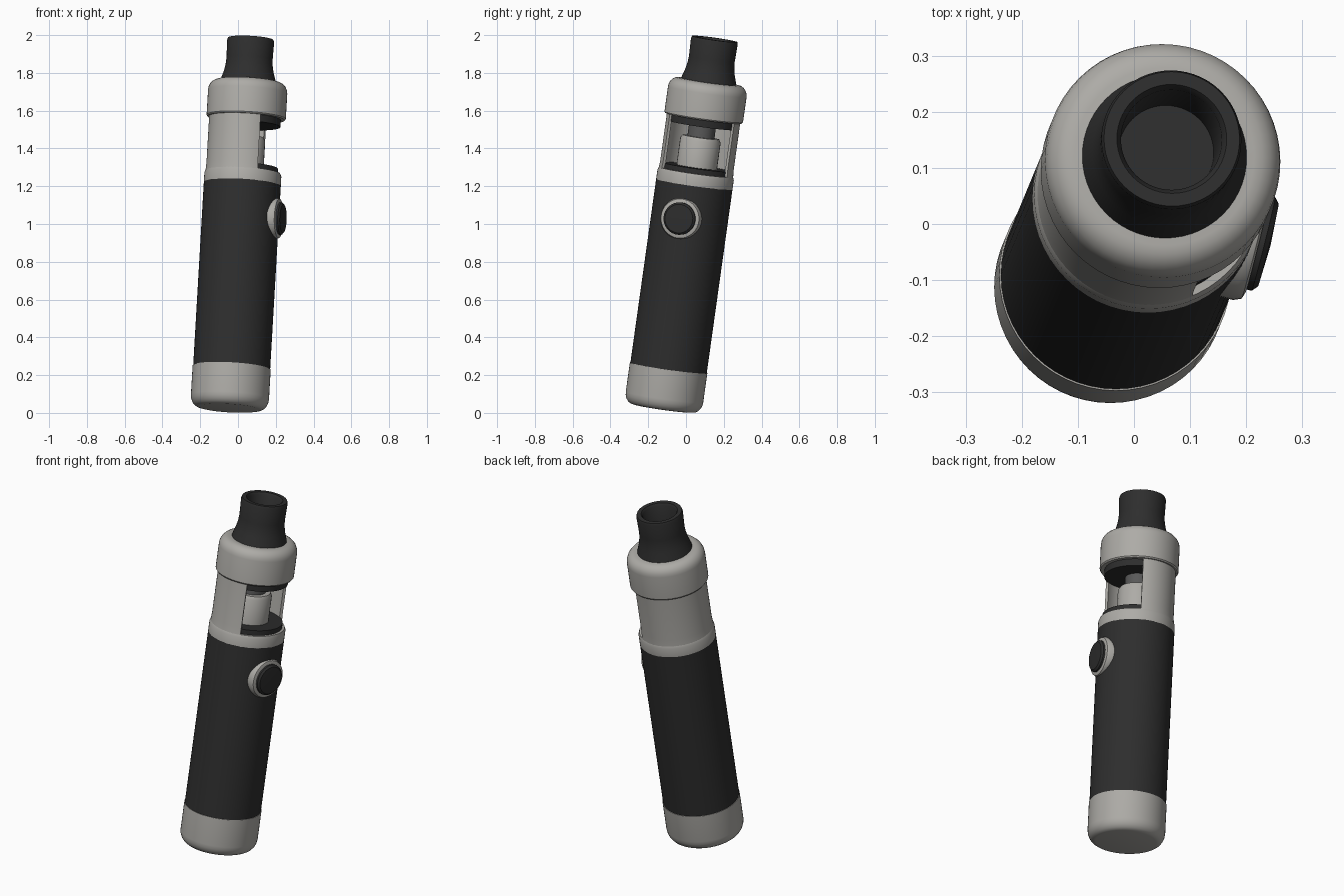
import bpy, bmesh, math
from mathutils import Vector, Matrix

if "Cube" in bpy.data.objects:
    bpy.data.objects.remove(bpy.data.objects["Cube"])


def material(name, rgb):
    m = bpy.data.materials.new(name)
    m.diffuse_color = (*rgb, 1)
    m.use_nodes = True
    m.node_tree.nodes["Principled BSDF"].inputs["Base Color"].default_value = m.diffuse_color
    return m


STEEL = material("warm_steel", (0.42, 0.41, 0.385))
BLACK = material("matte_black", (0.027, 0.027, 0.027))
GREY = material("dark_grey", (0.10, 0.10, 0.10))

# Leaning main axis: everything is modelled upright, then tilted
AXIS = Vector((0.058, 0.14, 1)).normalized()
BASE = (Matrix.Translation((-0.046, -0.122, 0.025))
        @ Vector((0, 0, 1)).rotation_difference(AXIS).to_matrix().to_4x4())


def lathe(name, profile, mat, local=Matrix(), start=0, end=360, closed=False, segs=56):
    """Revolve (radius, height) points; a partial sweep with a closed profile gets end caps."""
    full = end - start == 360
    steps = segs if full else segs + 1
    bm = bmesh.new()
    rings = []
    for i in range(steps):
        a = math.radians(start + (end - start) * i / segs)
        rings.append([bm.verts.new((r * math.cos(a), r * math.sin(a), h)) for r, h in profile])
    n = len(profile)
    for i in range(segs):
        a, b = rings[i], rings[(i + 1) % steps]
        for j in range(n if closed else n - 1):
            k = (j + 1) % n
            bm.faces.new((a[j], b[j], b[k], a[k]))
    if not full:
        bm.faces.new(rings[0])
        bm.faces.new(rings[-1])
    bmesh.ops.remove_doubles(bm, verts=bm.verts, dist=1e-5)
    bmesh.ops.recalc_face_normals(bm, faces=bm.faces)
    for f in bm.faces:
        f.smooth = True
    mesh = bpy.data.meshes.new(name)
    bm.to_mesh(mesh)
    bm.free()
    mesh.set_sharp_from_angle(angle=math.radians(35))
    mesh.materials.append(mat)
    ob = bpy.data.objects.new(name, mesh)
    ob.matrix_world = BASE @ local
    bpy.context.collection.objects.link(ob)
    return ob


def rounded(r, h, size, inward, up, steps=5):
    """Quarter-round points from the side (r, h) to the end face."""
    return [(r - inward * (1 - math.cos(t)), h + up * size * math.sin(t))
            for t in (math.pi / 2 * i / steps for i in range(steps + 1))]


# Bottom cap with rounded lower edge
lathe("bottom_cap", [(0, 0)] + rounded(0.207, 0.06, 0.06, 0.045, -1)[::-1]
      + [(0.207, 0.217), (0, 0.217)], STEEL)

# Black battery tube
lathe("battery_tube", [(0, 0.216), (0.204, 0.216), (0.204, 1.20), (0, 1.20)], BLACK)

# Collar under the window
lathe("lower_collar", [(0, 1.199), (0.204, 1.199), (0.204, 1.25), (0.198, 1.265), (0, 1.265)], STEEL)

# Open tank sleeve wrapping around the back of the window
lathe("tank_sleeve", [(0.180, 1.26), (0.199, 1.26), (0.196, 1.30), (0.196, 1.56), (0.180, 1.56)],
      STEEL, start=57, end=293, closed=True)

# Black seals above and below the window
lathe("lower_seal", [(0, 1.26), (0.184, 1.26), (0.184, 1.292), (0, 1.292)], BLACK)
lathe("upper_seal", [(0, 1.515), (0.184, 1.515), (0.184, 1.56), (0, 1.56)], BLACK)

# Heating core and its neck
lathe("core", [(0, 1.28), (0.108, 1.28), (0.108, 1.435), (0.098, 1.452), (0, 1.452)], STEEL, segs=32)
lathe("core_neck", [(0, 1.45), (0.072, 1.45), (0.072, 1.52), (0, 1.52)], GREY, segs=32)

# Upper cap with rounded shoulder
lathe("upper_cap", [(0, 1.553), (0.205, 1.553), (0.210, 1.56)]
      + rounded(0.210, 1.695, 0.055, 0.05, 1) + [(0, 1.75)], STEEL)

# Hollow mouthpiece with flared foot
lathe("mouthpiece", [(0, 1.745), (0.148, 1.745), (0.143, 1.765), (0.132, 1.80), (0.125, 1.835),
                     (0.122, 1.87), (0.125, 1.965), (0.121, 1.977), (0.098, 1.977),
                     (0.090, 1.965), (0.085, 1.80), (0, 1.80)], BLACK)

# Round side button with bezel
SIDE = (Matrix.Translation((0, 0, 1.02)) @ Matrix.Rotation(math.radians(-14), 4, 'Z')
        @ Matrix.Rotation(math.pi / 2, 4, 'Y'))
lathe("button_bezel", [(0, 0.15), (0.110, 0.15), (0.110, 0.197), (0.104, 0.211),
                       (0.092, 0.215), (0, 0.215)], STEEL, SIDE, segs=40)
lathe("button", [(0, 0.20), (0.086, 0.20), (0.086, 0.225), (0.076, 0.234), (0, 0.238)],
      BLACK, SIDE, segs=40)
